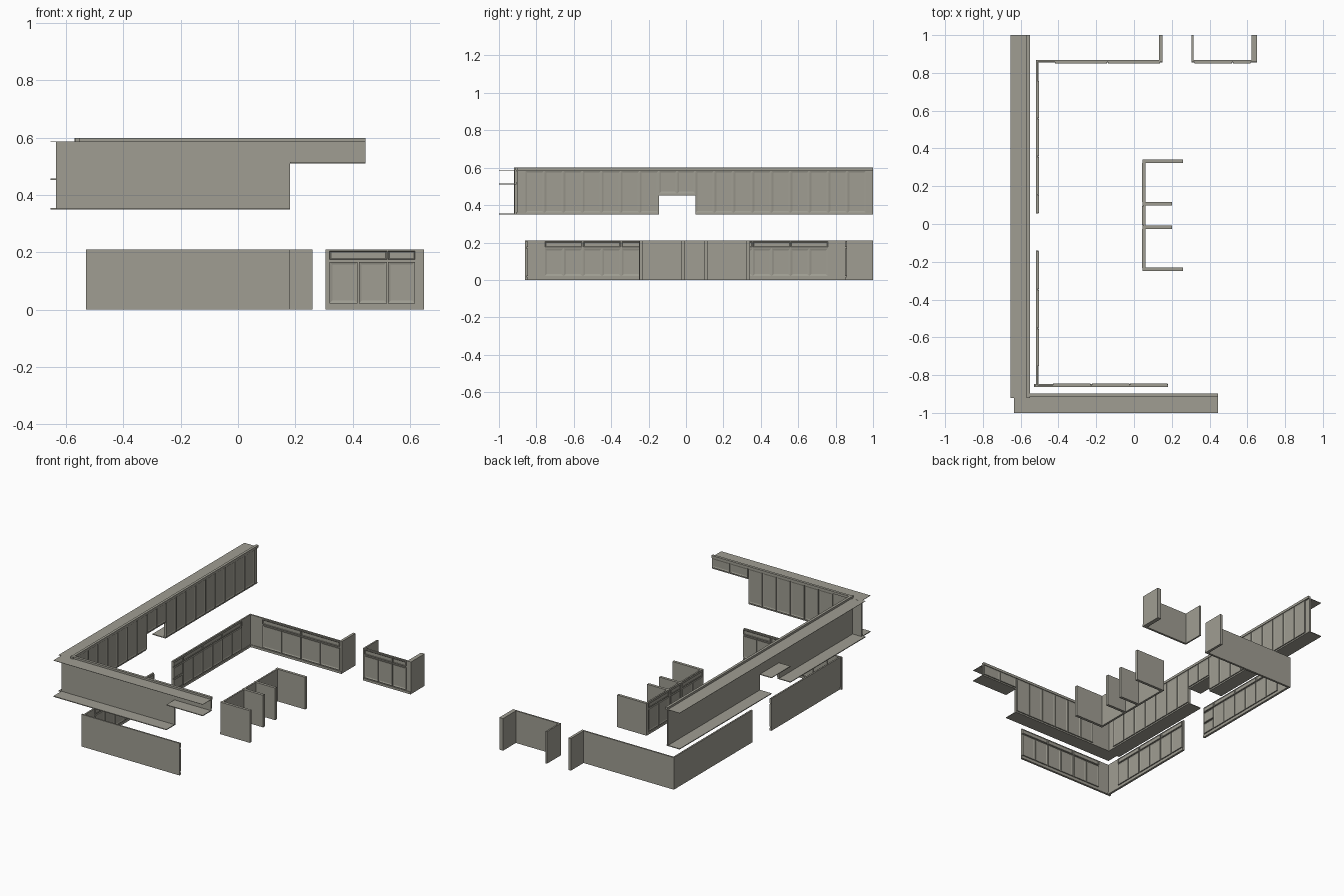
import bpy, bmesh

if "Cube" in bpy.data.objects:
    bpy.data.objects.remove(bpy.data.objects["Cube"])

mat = bpy.data.materials.new("warm_grey")
mat.diffuse_color = (0.35, 0.34, 0.29, 1)
mat.use_nodes = True
mat.node_tree.nodes["Principled BSDF"].inputs["Base Color"].default_value = mat.diffuse_color


def finish(name, bm):
    bmesh.ops.recalc_face_normals(bm, faces=bm.faces)
    me = bpy.data.meshes.new(name)
    bm.to_mesh(me)
    bm.free()
    me.materials.append(mat)
    ob = bpy.data.objects.new(name, me)
    bpy.context.collection.objects.link(ob)
    return ob


def add_box(bm, x0, x1, y0, y1, z0, z1):
    geo = bmesh.ops.create_cube(bm, size=1)
    for v in geo["verts"]:
        v.co.x = x1 if v.co.x > 0 else x0
        v.co.y = y1 if v.co.y > 0 else y0
        v.co.z = z1 if v.co.z > 0 else z0
    return geo["verts"]


def box(name, *dims):
    bm = bmesh.new()
    add_box(bm, *dims)
    return finish(name, bm)


class Run:
    """Cabinet fronts along an axis; d is depth toward the room from the panel back."""

    def __init__(self, name, axis, back, sign):
        self.name, self.axis, self.back, self.sign = name, axis, back, sign
        self.doors = bmesh.new()

    def dims(self, a0, a1, d0, d1, z0, z1):
        p = sorted((self.back + self.sign * d0, self.back + self.sign * d1))
        return (a0, a1, *p, z0, z1) if self.axis == 'x' else (*p, a0, a1, z0, z1)

    def box(self, part, *d):
        box(self.name + "_" + part, *self.dims(*d))

    def door(self, a0, a1, z0, z1, frame=0.013):
        # door slab with a recessed centre panel
        g = 0.002
        vs = add_box(self.doors, *self.dims(a0 + g, a1 - g, 0.010, 0.017, z0, z1))
        k = 1 if self.axis == 'x' else 0
        faces = {f for v in vs for f in v.link_faces}
        front = max(faces, key=lambda f: f.calc_center_median()[k] * self.sign)
        self.doors.normal_update()
        bmesh.ops.inset_region(self.doors, faces=[front], thickness=frame, depth=0)
        for v in front.verts:
            v.co[k] -= 0.003 * self.sign

    def pair(self, a0, a1, z0, z1):
        m = (a0 + a1) / 2
        self.door(a0, m, z0, z1)
        self.door(m, a1, z0, z1)

    def base(self, a0, a1, doors=2):
        # wide drawer above one or two doors
        self.door(a0, a1, 0.175, 0.205, 0.006)
        if doors == 2:
            self.pair(a0, a1, 0.022, 0.167)
        else:
            self.door(a0, a1, 0.022, 0.167)

    def drawers(self, a0, a1):
        for z0, z1 in ((0.022, 0.092), (0.098, 0.168), (0.175, 0.205)):
            self.door(a0, a1, z0, z1, 0.006)

    def carcass(self, part, a0, a1):
        # face frame and plinth strip
        self.box(part, a0, a1, 0, 0.010, 0.015, 0.21)
        self.box(part + "_plinth", a0, a1, 0, 0.014, 0, 0.015)

    def upper(self, part, a0, a1, z0, depth):
        # face frame, bottom shelf
        self.box(part, a0, a1, 0, 0.010, z0, 0.587)
        self.box(part + "_bottom", a0, a1, -depth, 0.012, z0 - 0.003, z0 + 0.002)

    def done(self):
        finish(self.name + "_doors", self.doors)


# Lower cabinets along the left wall
r = Run("left_base", 'y', -0.52, 1)
r.carcass("frame_front", -0.86, -0.14)
r.carcass("frame_rear", 0.055, 0.865)
for a in (-0.755, -0.55, -0.345, 0.155, 0.357, 0.558):
    r.base(a, a + 0.202)
r.drawers(0.057, 0.155)
r.done()

# Lower cabinets along the front
r = Run("front_base", 'x', -0.862, 1)
r.carcass("frame", -0.53, 0.18)
for a in (-0.43, -0.225, -0.022):
    r.base(a, a + 0.202)
r.done()

# Lower cabinets along the back and the short unit beside them
r = Run("back_base", 'x', 0.868, -1)
r.carcass("frame", -0.52, 0.15)
r.carcass("short_frame", 0.305, 0.65)
r.base(-0.42, -0.14)
r.base(-0.14, 0.14)
r.base(0.318, 0.522)
r.base(0.522, 0.62, 1)
r.done()
for n, x0, x1 in (("back_end_panel", 0.133, 0.15), ("short_left_panel", 0.305, 0.315),
                  ("short_right_panel", 0.623, 0.65)):
    box(n, x0, x1, 0.858, 1.0, 0, 0.21)

# Island: fronts face the left wall, dividers stand behind
r = Run("island", 'y', 0.06, -1)
r.carcass("frame", -0.25, 0.34)
r.base(-0.235, -0.025)
r.drawers(-0.008, 0.098)
r.base(0.115, 0.325)
r.done()
for n, y, x1 in (("island_front_panel", -0.24, 0.26), ("island_inner_front", -0.017, 0.2),
                 ("island_inner_rear", 0.107, 0.2), ("island_rear_panel", 0.332, 0.26)):
    box(n, 0.046, x1, y - 0.009, y + 0.009, 0, 0.21)

# Upper cabinets along the left wall, with a raised bay over the range
r = Run("left_upper", 'y', -0.571, 1)
r.upper("frame_front", -0.92, -0.145, 0.352, 0.083)
r.upper("frame_bay", -0.145, 0.05, 0.455, 0.083)
r.upper("frame_rear", 0.05, 1.0, 0.352, 0.083)
for i in range(7):
    r.door(-0.86 + i * 0.102, -0.758 + i * 0.102, 0.36, 0.583)
for i in range(9):
    r.door(0.05 + i * 0.1015, 0.1515 + i * 0.1015, 0.36, 0.583)
r.pair(-0.145, 0.05, 0.463, 0.583)
r.box("top", -0.92, 1.0, -0.083, 0.015, 0.585, 0.587)
r.box("crown", -0.92, 1.0, 0.003, 0.02, 0.584, 0.6)
r.done()

# Upper cabinets along the front, with a short bay at the end
r = Run("front_upper", 'x', -0.917, 1)
r.upper("frame", -0.635, 0.182, 0.352, 0.083)
r.upper("frame_bay", 0.182, 0.445, 0.514, 0.083)
for a in (-0.43, -0.227, -0.023):
    r.pair(a, a + 0.203, 0.36, 0.583)
r.pair(0.184, 0.443, 0.521, 0.583)
r.box("top", -0.635, 0.445, -0.083, 0.015, 0.5855, 0.5875)
r.box("crown", -0.57, 0.445, 0.003, 0.02, 0.584, 0.6)
r.done()
